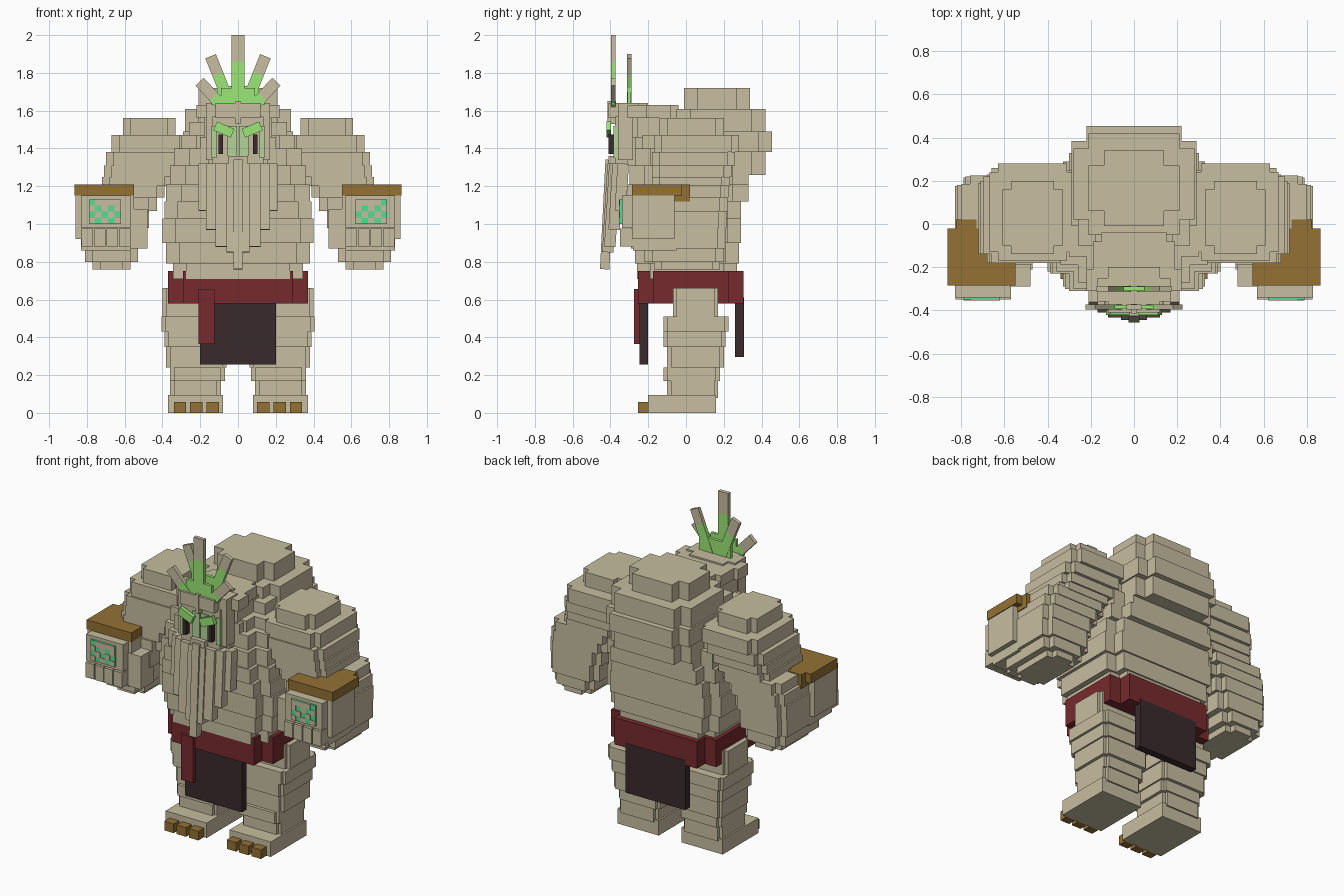
import bpy, bmesh, math
from mathutils import Matrix, Vector

cube = bpy.data.objects.get("Cube")
if cube:
    bpy.data.objects.remove(cube, do_unlink=True)

UNIT = 0.01  # all sizes below are in hundredths


def linear(channel):
    c = channel / 255
    return c / 12.92 if c <= 0.04045 else ((c + 0.055) / 1.055) ** 2.4


def material(name, hex_code):
    rgb = [linear(v) for v in bytes.fromhex(hex_code)]
    mat = bpy.data.materials.new(name)
    mat.use_nodes = True
    mat.diffuse_color = (*rgb, 1)
    mat.node_tree.nodes["Principled BSDF"].inputs["Base Color"].default_value = (*rgb, 1)
    return mat


STONE = material("tan stone", "c7bda0")
BROWN = material("brown", "947134")
RED = material("dark red", "772a2d")
CLOTH = material("dark cloth", "3a2a2c")
LEAF = material("leaf green", "9ce676")
GEM = material("emerald", "57dc92")
PALE = material("pale green", "b4d399")


def add_prism(bm, x0, x1, y0, y1, z0, z1, notch=0):
    """Box, or plus-shaped prism when its corners are notched."""
    n = notch
    if n:
        outline = [(x0 + n, y0), (x1 - n, y0), (x1 - n, y0 + n), (x1, y0 + n),
                   (x1, y1 - n), (x1 - n, y1 - n), (x1 - n, y1), (x0 + n, y1),
                   (x0 + n, y1 - n), (x0, y1 - n), (x0, y0 + n), (x0 + n, y0 + n)]
    else:
        outline = [(x0, y0), (x1, y0), (x1, y1), (x0, y1)]
    lower = [bm.verts.new((x, y, z0)) for x, y in outline]
    upper = [bm.verts.new((x, y, z1)) for x, y in outline]
    bm.faces.new(lower[::-1])
    bm.faces.new(upper)
    for i in range(len(outline)):
        bm.faces.new((lower[i - 1], lower[i], upper[i], upper[i - 1]))


def finish(bm, name, mat, side=1, turn=None):
    """Scale to units, mirror when needed and link the object."""
    if turn:
        bm.transform(turn)
    bm.transform(Matrix.Diagonal((side * UNIT, UNIT, UNIT, 1)))
    bmesh.ops.recalc_face_normals(bm, faces=bm.faces)
    mesh = bpy.data.meshes.new(name)
    bm.to_mesh(mesh)
    bm.free()
    mesh.materials.append(mat)
    obj = bpy.data.objects.new(name, mesh)
    bpy.context.collection.objects.link(obj)


def stack(name, mat, layers, notch=0, side=1):
    bm = bmesh.new()
    for layer in layers:
        add_prism(bm, *layer, notch=notch)
    finish(bm, name, mat, side)


def centred(name, mat, layers, notch=0):
    """Layers given as half width, front, back, bottom, top."""
    stack(name, mat, [(-w, w, *rest) for w, *rest in layers], notch)


def tilted(name, mat, size, centre, axis, angle, side=1):
    bm = bmesh.new()
    bmesh.ops.create_cube(bm, size=1, matrix=Matrix.Diagonal((*size, 1)))
    turn = Matrix.Translation(centre) @ Matrix.Rotation(angle, 4, axis)
    finish(bm, name, mat, side, turn)


# Torso, chest and the hump on the back
centred("belly", STONE, [
    (34.5, -26, 27, 71, 79), (38, -27, 28, 79, 90),
    (40, -29, 29, 90, 103), (39, -30, 29, 103, 112)], notch=7)
centred("chest", STONE, [
    (38, -31, 33, 112, 121), (36, -30, 33, 121, 131), (34, -27, 30, 131, 140),
    (30, -23, 30, 140, 147), (26, -18, 25, 147, 154), (21, -12, 20, 154, 161)], notch=8)
centred("hump", STONE, [
    (28, -8, 42, 126, 138), (29, -8, 45.5, 138, 149),
    (28, -5, 42, 149, 161), (21, -1, 34, 161, 172)], notch=7)

# Belt and hanging cloths
centred("belt", RED, [(37, -25.5, 30.5, 58, 75)], notch=8)
centred("front_cloth", CLOTH, [(20, -24.5, -20, 25.5, 60)])
centred("back_cloth", CLOTH, [(21, 26, 30.7, 29.5, 61)])
stack("belt_strip", RED, [(-21, -12.5, -27.5, -24.6, 36.5, 65.5)])

# Head, neck and brow band
centred("neck", STONE, [(20, -31, 0, 131, 146), (18, -30, 0, 146, 156), (19, -28, -4, 156, 163)], notch=4)
centred("face", STONE, [(13.5, -37.5, -28, 131, 157)])
centred("brow_band", STONE, [(22, -36, -16, 156, 163), (17, -41, -20, 156, 164)], notch=5)
centred("nose", STONE, [(1.3, -41.5, -37, 153, 165), (5, -41, -37, 131, 136)])

for side, label in ((1, "left"), (-1, "right")):

    def part(name, mat, layers, notch=0):
        stack(f"{label}_{name}", mat, layers, notch, side)

    # Face details
    part("eye", CLOTH, [(8, 10.2, -41, -37, 137, 147.5)])
    part("face_panel", PALE, [(0.4, 5.5, -38.3, -37.5, 136, 152)])
    part("cheek", PALE, [(11.5, 14, -38.3, -36, 135, 152)])
    part("temple", STONE, [(13, 17, -36, -28, 134, 157)])
    tilted(f"{label}_eyebrow", LEAF, (10, 2.4, 5), (7.5, -41, 150), 'Y', -0.4, side)

    # Leg, foot and toes
    part("leg", STONE, [
        (9, 36, -10, 17, 8, 17), (7, 36, -12, 18, 17, 24), (6, 38, -10, 20, 24, 35),
        (5, 39, -12, 21, 35, 43), (5, 40.5, -12, 22.5, 43, 51), (7, 40, -7, 17, 51, 66)], notch=2)
    part("foot", STONE, [(8, 37, -20, 16, 0, 9.5)])
    part("toes", BROWN, [(x, x + 6.6, -25.5, -20, 0, 5.8) for x in (10, 18.7, 27.4)])

    # Upper arm, narrowing up to the shoulder
    part("shoulder", STONE, [
        (43, 82, -19, 22, 107, 114), (39, 80, -18, 22.5, 114, 120.5),
        (35, 72, -18, 23, 120, 125), (32, 71, -18, 24, 125, 131), (29, 70, -18, 26, 131, 138),
        (27, 67, -17, 28, 138, 147), (33, 61, -14, 20, 147, 156)], notch=4)

    # Forearm, fist, thumb and fingers
    part("forearm", STONE, [
        (57, 77, -17, 18, 76, 80), (53, 81, -22, 20, 80, 87),
        (49, 83, -27, 21, 87, 98), (47, 83, -25, 21.5, 98, 107)], notch=4)
    part("fist", STONE, [(57, 83, -28, -5, 86, 92), (55, 86, -28.5, -6, 92, 115)])
    part("thumb", STONE, [(48, 57, -29, -16, 87, 108)])
    part("knuckles", STONE, [(57, 83, -34, -28, 98, 115)])
    part("fingers", STONE, [(x, x + 6, -35, -28, 88, 97.5) for x in (57, 63.6, 70.2, 76.8)])
    part("cuff", BROWN, [(55, 86.5, -28.5, -2, 115, 121), (73, 82.5, -15, 2, 112, 121)])

    # Chequered gem plate on the back of the hand
    part("gem_plate", GEM, [(62, 79, -35.2, -33, 100, 113)])
    part("gem_cheques", STONE, [
        (62 + i * 3.4, 65.4 + i * 3.4, -35.5, -35.1, 100 + j * 3.25, 103.25 + j * 3.25)
        for i in range(5) for j in range(4) if (i + j) % 2 == 0 or (j == 3 and i < 3)])

    # Beard strands, shorter toward the sides
    for k, (x0, x1, bottom, front) in enumerate((
            (2.5, 6, 85, -43), (6, 12, 88, -42), (12, 17, 97, -40), (17, 21, 107, -37))):
        tilted(f"{label}_beard_{k}", STONE, (x1 - x0, 6, 132 - bottom),
               ((x0 + x1) / 2, front + 3, (132 + bottom) / 2), 'X', -0.06, side)

    # Side leaves of the crest, each with a pale tip
    for name, x, y, angle, reach, tip in (("inner", 3, -30, 0.38, 31, 10), ("outer", 6, -38.5, 0.75, 21, 11)):
        root = Vector((x, y, 160))
        along = Vector((math.sin(angle), 0, math.cos(angle)))
        green = reach - tip
        tilted(f"{label}_{name}_leaf", LEAF, (6, 2.4, green), root + along * green / 2, 'Y', angle, side)
        tilted(f"{label}_{name}_leaf_tip", STONE, (6, 2.4, tip), root + along * (green + tip / 2), 'Y', angle, side)

# Middle of the beard and the crest
tilted("beard_middle", STONE, (5, 5, 58), (0, -41.6, 105), 'X', -0.05)
centred("middle_leaf", LEAF, [(3.5, -39.7, -37.3, 160, 186)])
centred("middle_leaf_tip", STONE, [(3.5, -39.7, -37.3, 186, 200)])
centred("leaf_base", LEAF, [(14, -39.4, -37.6, 163, 167.5), (9, -39.4, -37.6, 167, 172), (11, -31, -29, 160, 173)])
